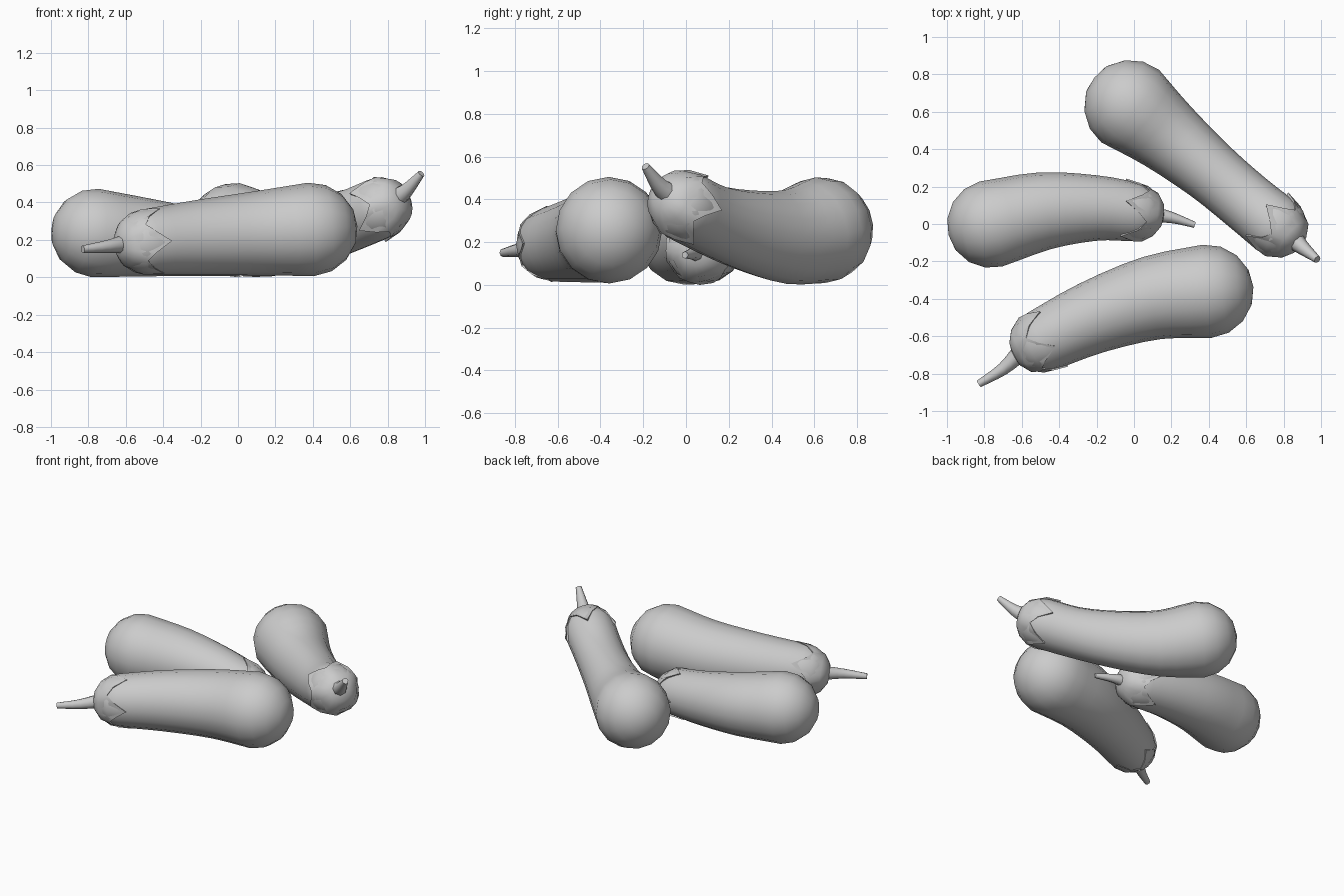
import bpy, bmesh, math
from mathutils import Vector

if "Cube" in bpy.data.objects:
    bpy.data.objects.remove(bpy.data.objects["Cube"])

SIDES = 16


def ring(c, t, rh, rv, n=SIDES, shift=None):
    """Cross-section points around centre c, facing along t."""
    h = t.cross(Vector((0, 0, 1))).normalized()
    v = h.cross(t).normalized()
    pts = []
    for i in range(n):
        a = 2 * math.pi * i / n
        d = shift[i] if shift else 0
        k = 1
        if d > 0:                                  # follow the rounded end
            k = math.sqrt(1 - (d / rh) ** 2)
        elif d < 0:                                # follow the widening body
            k = 1 - 0.1 * d / rh
        pts.append(c + t * d + (h * rh * math.cos(a) + v * rv * math.sin(a)) * k)
    return pts


def loft(name, rings):
    """Skin a list of rings; a ring of one point makes a fan."""
    bm = bmesh.new()
    rows = [[bm.verts.new(p) for p in r] for r in rings]
    for a, b in zip(rows, rows[1:]):
        n = max(len(a), len(b))
        for i in range(n):
            j = (i + 1) % n
            if len(a) == 1:
                bm.faces.new((a[0], b[i], b[j]))
            elif len(b) == 1:
                bm.faces.new((a[i], b[0], a[j]))
            else:
                bm.faces.new((a[i], b[i], b[j], a[j]))
    bmesh.ops.recalc_face_normals(bm, faces=bm.faces)
    me = bpy.data.meshes.new(name)
    bm.to_mesh(me)
    bm.free()
    ob = bpy.data.objects.new(name, me)
    bpy.context.collection.objects.link(ob)
    bpy.ops.object.select_all(action='DESELECT')
    ob.select_set(True)
    bpy.context.view_layer.objects.active = ob
    bpy.ops.object.shade_smooth_by_angle(angle=math.radians(50))
    return ob


def spline(stations, steps):
    """Catmull-Rom through stations of (x, y, z, radii...)."""
    p = [Vector(s) for s in stations]
    p = [2 * p[0] - p[1]] + p + [2 * p[-1] - p[-2]]
    out = []
    for i in range(1, len(p) - 2):
        a, b, c, d = p[i - 1:i + 3]
        for k in range(steps):
            t = k / steps
            out.append(0.5 * (2 * b + (c - a) * t + (2 * a - 5 * b + 4 * c - d) * t * t
                              + (3 * b - a - 3 * c + d) * t ** 3))
    return out + [p[-2]]


def tangents(pts):
    c = [Vector(q[:3]) for q in pts]
    n = len(c) - 1
    return c, [(c[min(i + 1, n)] - c[max(i - 1, 0)]).normalized() for i in range(n + 1)]


def dome(c, t, rh, rv, side, n=SIDES):
    """Rounded end, from just past the equator to the tip."""
    rows = []
    for deg in (22.5, 45, 67.5):
        a = math.radians(deg)
        rows.append(ring(c + t * side * rh * math.sin(a), t,
                         rh * math.cos(a), rv * math.cos(a), n))
    return rows + [[c + t * side * rh]]


def eggplant(label, body, stem):
    # fruit body
    pts = spline(body, 3)
    c, t = tangents(pts)
    rows = dome(c[0], t[0], pts[0][3], pts[0][4], -1)[::-1]
    rows += [ring(c[i], t[i], pts[i][3], pts[i][4]) for i in range(len(pts))]
    rows += dome(c[-1], t[-1], pts[-1][3], pts[-1][4], 1)
    loft(label + "_body", rows)

    # leafy cap with a zigzag edge
    n, r = 20, pts[-1][3] + 0.007
    edge = [(0.06, 0.01, -0.065, 0.02)[i % 4] for i in range(n)]
    rows = [ring(c[-1], t[-1], r - 0.014, r - 0.014, n, edge),
            ring(c[-1], t[-1], r, r, n, edge)]
    rows += dome(c[-1], t[-1], r, r, 1, n)[1:]
    loft(label + "_cap", rows)

    # stem
    pts = spline(stem, 3)
    c, t = tangents(pts)
    rows = [ring(c[i], t[i], pts[i][3], pts[i][3], 8) for i in range(len(pts))]
    loft(label + "_stem", rows + [[c[-1]]])


eggplant("left_eggplant",
         [(-0.765, -0.0, 0.237, 0.235, 0.237), (-0.48, 0.07, 0.212, 0.208, 0.208),
          (-0.2, 0.085, 0.185, 0.175, 0.178), (0.0, 0.065, 0.165, 0.158, 0.158)],
         [(0.1, 0.05, 0.15, 0.045), (0.2, 0.035, 0.147, 0.03), (0.325, -0.005, 0.14, 0.016)])

eggplant("front_eggplant",
         [(0.39, -0.36, 0.256, 0.25, 0.25), (0.1, -0.395, 0.235, 0.225, 0.225),
          (-0.22, -0.5, 0.212, 0.195, 0.2), (-0.49, -0.625, 0.19, 0.17, 0.175)],
         [(-0.6, -0.68, 0.18, 0.05), (-0.7, -0.775, 0.165, 0.034), (-0.83, -0.855, 0.15, 0.02)])

eggplant("right_eggplant",
         [(-0.02, 0.63, 0.256, 0.248, 0.25), (0.18, 0.47, 0.225, 0.2, 0.22),
          (0.41, 0.28, 0.255, 0.168, 0.19), (0.6, 0.12, 0.305, 0.162, 0.168),
          (0.76, -0.01, 0.37, 0.166, 0.166)],
         [(0.84, -0.07, 0.42, 0.06), (0.9, -0.125, 0.465, 0.04), (0.98, -0.19, 0.555, 0.02)])
